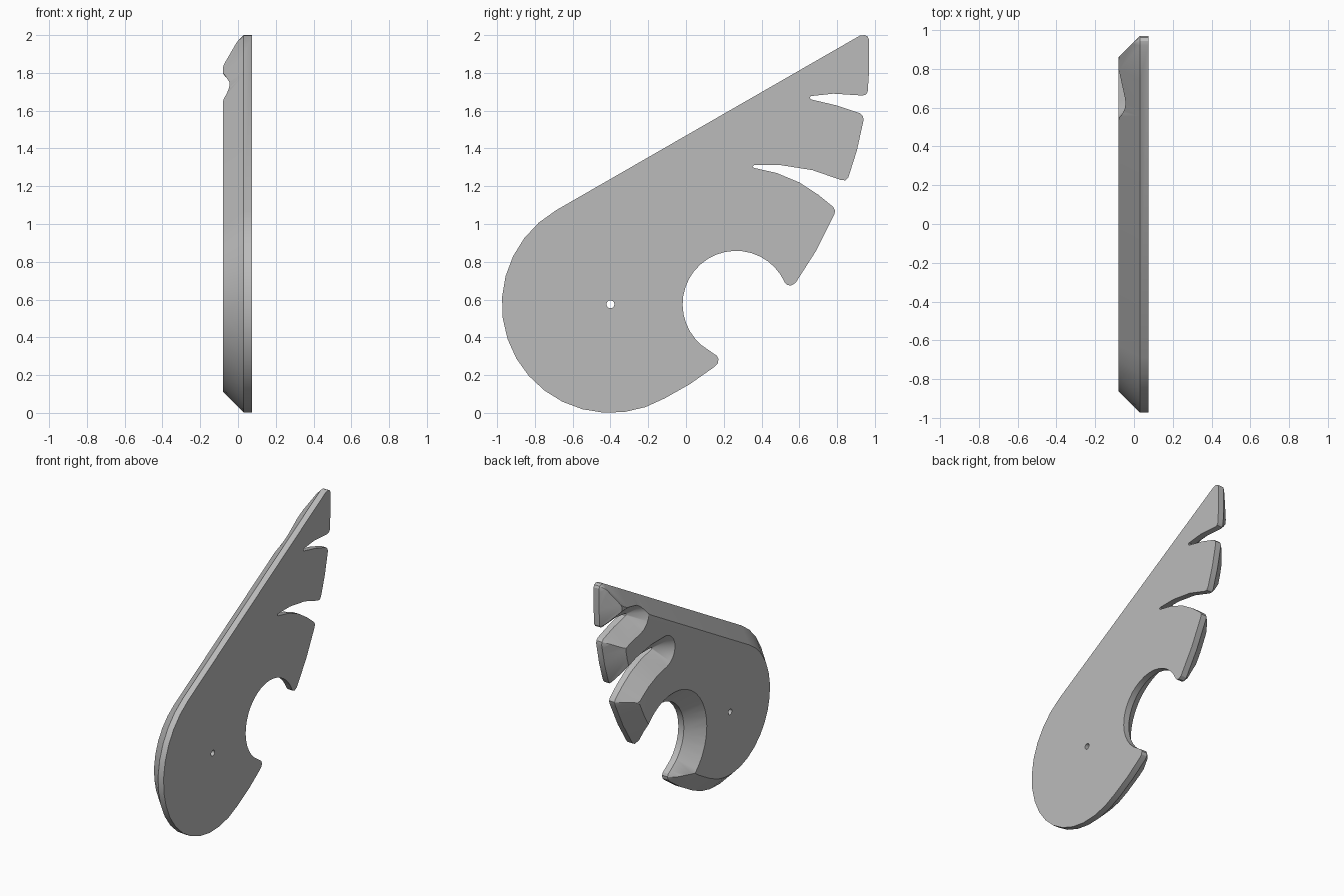
import bpy
import bmesh
from math import radians, cos, sin, ceil, sqrt
from mathutils import Vector
from mathutils.geometry import delaunay_2d_cdt

cube = bpy.data.objects.get("Cube")
if cube:
    bpy.data.objects.remove(cube)

FLAT_X, RIM_X, BEVEL = 0.075, 0.03, 0.11   # plain side, bevel start, bevel size
HUB = Vector((-0.4, 0.575))


def arc(center, radius, start, end, steps):
    angles = [radians(start + (end - start) * i / steps) for i in range(steps + 1)]
    return [Vector((center[0] + radius * cos(a), center[1] + radius * sin(a))) for a in angles]


def points(*pairs):
    return [Vector(p) for p in pairs]


# Side outline (y, z), counter-clockwise
outline = arc(HUB, 0.575, 120, 300, 16)                        # round end
outline += points((0.02, 0.152), (0.15, 0.243), (0.168, 0.262),
                  (0.172, 0.285), (0.163, 0.303), (0.14, 0.318))   # lower hook
outline += arc((0.265, 0.575), 0.283, 240, 24, 22)             # round bite
outline += points((0.535, 0.678), (0.555, 0.673), (0.58, 0.688),
                  (0.69, 0.86), (0.785, 1.05), (0.79, 1.07), (0.78, 1.09),
                  (0.70, 1.155), (0.60, 1.22), (0.48, 1.27), (0.36, 1.297))  # lower finger
outline += points((0.352, 1.303), (0.36, 1.312), (0.50, 1.312), (0.67, 1.285),
                  (0.82, 1.233), (0.845, 1.231), (0.86, 1.248), (0.905, 1.39),
                  (0.94, 1.55), (0.937, 1.57), (0.92, 1.587), (0.80, 1.627),
                  (0.66, 1.66))                                # middle finger
outline += points((0.655, 1.668), (0.66, 1.677), (0.78, 1.69), (0.935, 1.68),
                  (0.953, 1.685), (0.962, 1.70), (0.97, 1.82), (0.97, 1.975),
                  (0.962, 1.992), (0.945, 2.0), (0.92, 1.997))   # top finger

segments = list(zip(outline, outline[1:] + outline[:1]))
seg_data = [(a.x, a.y, b.x - a.x, b.y - a.y, (b - a).length_squared) for a, b in segments]


def edge_distance(p):
    best = 9.0
    for ax, ay, dx, dy, sq in seg_data:
        px, py = p.x - ax, p.y - ay
        t = min(1.0, max(0.0, (px * dx + py * dy) / sq))
        best = min(best, (px - t * dx) ** 2 + (py - t * dy) ** 2)
    return sqrt(best)


def inset(p, direction):
    """Move inwards to the full bevel depth, or to the ridge where two bevels meet."""
    low, high = 0.0, BEVEL
    if edge_distance(p + direction * high) >= high - 1e-4:
        return p + direction * high
    for _ in range(14):
        mid = (low + high) / 2
        if edge_distance(p + direction * mid) >= mid - 1e-4:
            low = mid
        else:
            high = mid
    return p + direction * low


def normal(seg):
    d = (seg[1] - seg[0]).normalized()
    return Vector((-d.y, d.x))


# Rim samples and the matching inner bevel line
rim, inner = [], []
for i, seg in enumerate(segments):
    n_prev, n = normal(segments[i - 1]), normal(seg)
    turn = n_prev.cross(n)
    rim.append(seg[0])
    if turn >= 0:
        middle = (n_prev + n).normalized()
        inner.append(inset(seg[0], middle / middle.dot(n)))
    else:
        steps = max(1, ceil(n_prev.angle(n) / radians(12)))
        for k in range(steps + 1):
            inner.append(inset(seg[0], n_prev.lerp(n, k / steps).normalized()))
    count = ceil((seg[1] - seg[0]).length / 0.03)
    for k in range(1, count):
        p = seg[0].lerp(seg[1], k / count)
        rim.append(p)
        inner.append(inset(p, n))

hole = arc(HUB, 0.021, 0, 360, 16)[:-1]


def loop_edges(start, size):
    return [(start + k, start + (k + 1) % size) for k in range(size)]


edges, verts = [], []
for loop in (rim, inner, hole):
    edges += loop_edges(len(verts), len(loop))
    verts += loop
    # close each loop on its own first vertex
    first = len(verts) - len(loop)
    edges[-len(loop):] = [(first + k, first + (k + 1) % len(loop)) for k in range(len(loop))]
flat, _, tris, *_ = delaunay_2d_cdt(verts, edges, [], 1, 1e-5)

# Bevelled side, plain side and the walls between them
bm = bmesh.new()
bevel_side = [bm.verts.new((RIM_X - min(BEVEL, edge_distance(p)), p.x, p.y)) for p in flat]
plain_side = [bm.verts.new((FLAT_X, p.x, p.y)) for p in flat]
uses = {}
for tri in tris:
    center = sum((flat[k] for k in tri), Vector((0, 0))) / len(tri)
    if (center - HUB).length < 0.0205:
        continue
    bm.faces.new([bevel_side[k] for k in reversed(tri)])
    bm.faces.new([plain_side[k] for k in tri])
    for a, b in zip(tri, tri[1:] + tri[:1]):
        uses.setdefault(frozenset((a, b)), []).append((a, b))
for pair in uses.values():
    if len(pair) == 1:
        a, b = pair[0]
        bm.faces.new((bevel_side[a], bevel_side[b], plain_side[b], plain_side[a]))
bmesh.ops.delete(bm, geom=[v for v in bm.verts if not v.link_faces], context='VERTS')
bmesh.ops.dissolve_limit(bm, angle_limit=radians(0.5), verts=bm.verts, edges=bm.edges)
bmesh.ops.recalc_face_normals(bm, faces=bm.faces)

mesh = bpy.data.meshes.new("fingered_plate")
bm.to_mesh(mesh)
bm.free()
plate = bpy.data.objects.new("fingered_plate", mesh)
bpy.context.collection.objects.link(plate)

# Plain grey
grey = bpy.data.materials.new("plain_grey")
grey.use_nodes = True
color = (0.5, 0.5, 0.5, 1)
grey.diffuse_color = color
grey.node_tree.nodes["Principled BSDF"].inputs["Base Color"].default_value = color
mesh.materials.append(grey)

bpy.ops.object.select_all(action='DESELECT')
plate.select_set(True)
bpy.context.view_layer.objects.active = plate
bpy.ops.object.shade_smooth_by_angle(angle=radians(25))
